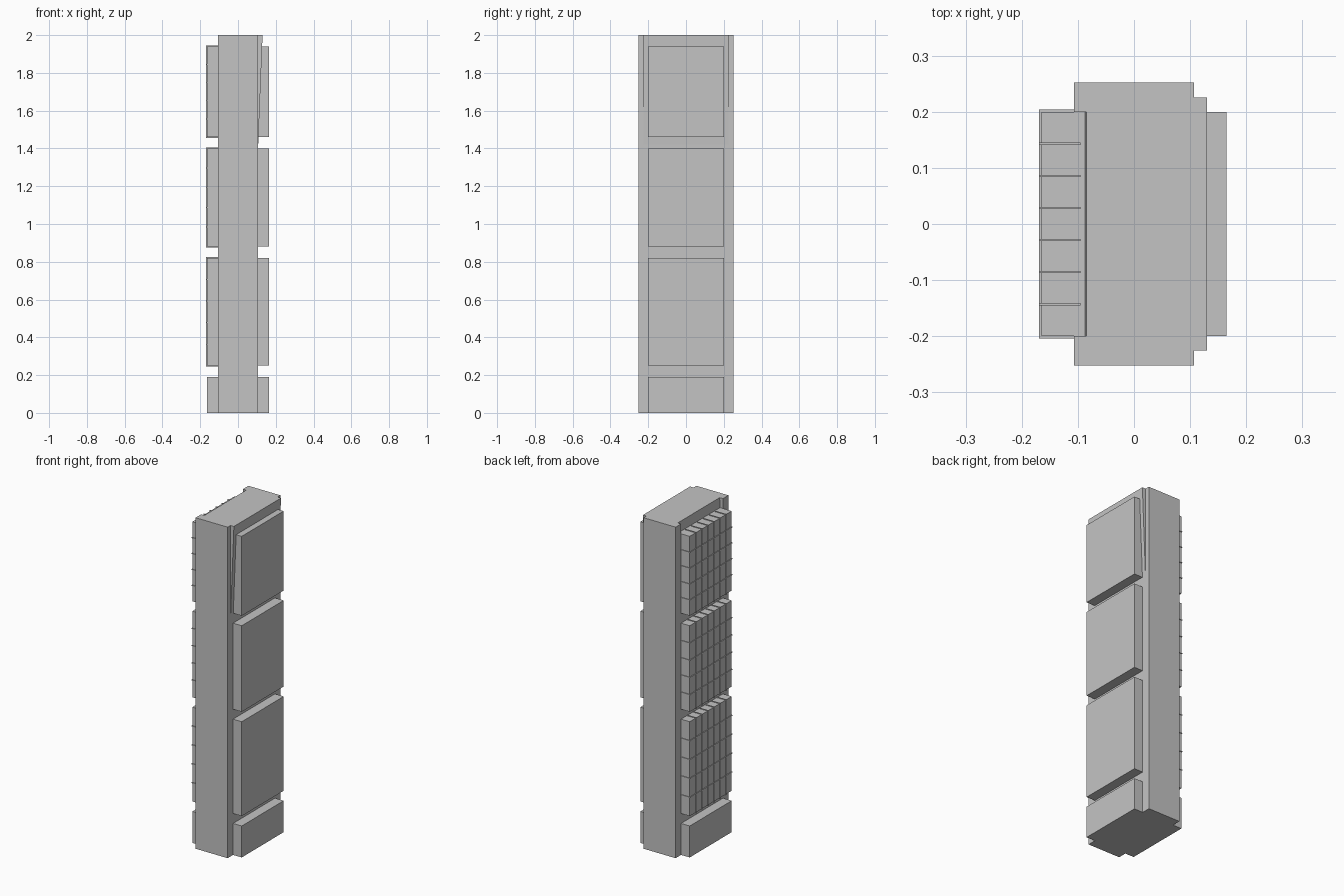
import bpy

cube = bpy.data.objects.get("Cube")
if cube:
    bpy.data.objects.remove(cube, do_unlink=True)

grey = bpy.data.materials.new("plain grey")
grey.use_nodes = True
grey.diffuse_color = (0.55, 0.55, 0.55, 1)
grey.node_tree.nodes["Principled BSDF"].inputs["Base Color"].default_value = grey.diffuse_color


def prism(name, profile, y0, y1):
    """Extrude an (x, z) outline along y."""
    n = len(profile)
    verts = [(x, y, z) for y in (y0, y1) for x, z in profile]
    faces = [tuple(range(n)), tuple(range(2 * n - 1, n - 1, -1))]
    faces += [(i, i + n, (i + 1) % n + n, (i + 1) % n) for i in range(n)]
    mesh = bpy.data.meshes.new(name)
    mesh.from_pydata(verts, [], faces)
    mesh.materials.append(grey)
    obj = bpy.data.objects.new(name, mesh)
    bpy.context.collection.objects.link(obj)
    return obj


def box(name, x, y, z):
    return prism(name, [(x[0], z[0]), (x[1], z[0]), (x[1], z[1]), (x[0], z[1])], *y)


HALF_X, HALF_Y, TOP = 0.107, 0.252, 2.0
PANEL_Y, PANEL_X = 0.2, 0.165
LEAN_Z = 1.42      # height where the slab starts to lean
RECESS_X = -0.085  # top edge of the sloped recess

# Core: leaning back face between the two pillars
prism("core", [(-HALF_X, 0), (HALF_X, 0), (HALF_X, TOP), (RECESS_X, TOP),
               (-HALF_X, LEAN_Z)], -PANEL_Y, PANEL_Y)

# Pillars along the front and back ends
for name, s in (("front_pillar", -1), ("back_pillar", 1)):
    box(name, (-HALF_X, HALF_X), sorted((s * PANEL_Y, s * HALF_Y)), (0, TOP))

# Wedge standing out on the left side near the top
prism("leaning_wedge", [(HALF_X, LEAN_Z), (0.13, TOP), (HALF_X, TOP)], -0.225, 0.225)

# Panels on both sides; the right ones carry a lattice of thin fins
levels = [("base", 0.0, 0.19), ("lower", 0.25, 0.82),
          ("middle", 0.88, 1.40), ("upper", 1.46, 1.94)]
COLUMNS, ROWS, FIN, PROUD = 7, 5, 0.002, 0.004

for name, z0, z1 in levels:
    box(name + "_left_panel", (HALF_X, PANEL_X), (-PANEL_Y, PANEL_Y), (z0, z1))
    inner = RECESS_X if name == "upper" else -HALF_X
    box(name + "_right_panel", (-PANEL_X, inner), (-PANEL_Y, PANEL_Y), (z0, z1))
    if name == "base":
        continue
    fin_x = (-PANEL_X - PROUD, -0.095)
    for i in range(1, COLUMNS):
        y = -PANEL_Y + 2 * PANEL_Y * i / COLUMNS
        box(f"{name}_upright_fin_{i}", fin_x, (y - FIN, y + FIN), (z0 - PROUD, z1 + PROUD))
    for i in range(1, ROWS):
        z = z0 + (z1 - z0) * i / ROWS
        box(f"{name}_level_fin_{i}", fin_x, (-PANEL_Y - PROUD, PANEL_Y + PROUD),
            (z - FIN, z + FIN))
